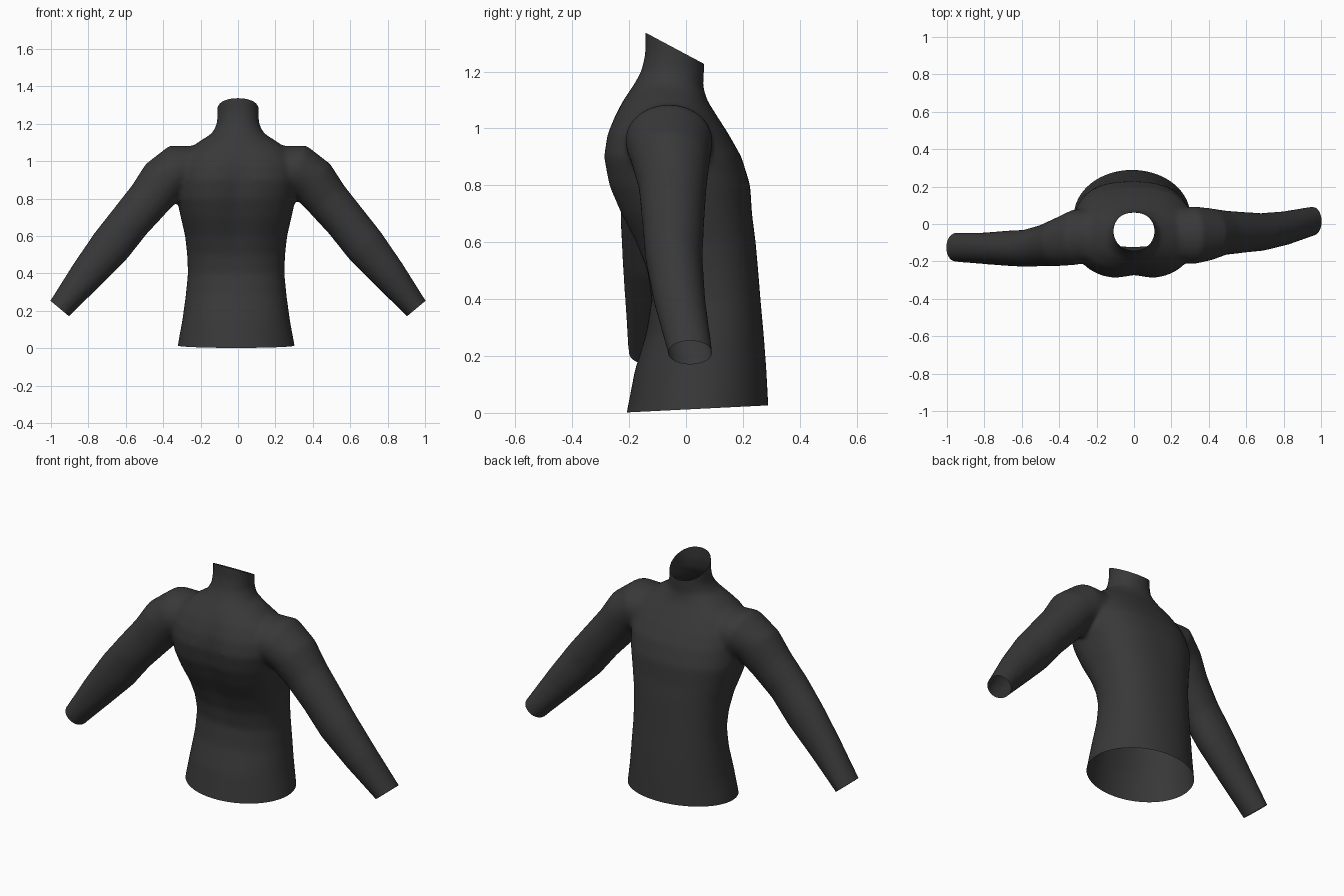
import bpy, bmesh, math
from mathutils import Vector

if "Cube" in bpy.data.objects:
    bpy.data.objects.remove(bpy.data.objects["Cube"])

SEG = 48


def loft(bm, rings):
    """Skin a closed solid through rings of equal point count."""
    loops = [[bm.verts.new(p) for p in r] for r in rings]
    for a, b in zip(loops, loops[1:]):
        for i in range(len(a)):
            j = (i + 1) % len(a)
            bm.faces.new((a[i], a[j], b[j], b[i]))
    bm.faces.new(loops[0][::-1])
    bm.faces.new(loops[-1])


def spow(v, e):
    return math.copysign(abs(v) ** e, v)


def torso_ring(z, cx, hw, y0, y1, n, groove):
    yc, ry = (y0 + y1) / 2, (y1 - y0) / 2
    pts = []
    for i in range(SEG):
        a = 2 * math.pi * i / SEG
        x = hw * spow(math.cos(a), 2 / n)
        y = yc + ry * spow(math.sin(a), 2 / n)
        if y < yc:                       # hollow along the spine
            y += groove * math.exp(-(x / 0.07) ** 2)
        pts.append((cx + x, y, z))
    return pts


def arm_rings(side, ys):
    rings = []
    axis = [(0.16, 0.98, 0.10), (0.32, 0.957, 0.135), (0.40, 0.895, 0.130),
            (0.475, 0.797, 0.118), (0.575, 0.68, 0.112), (0.68, 0.547, 0.112),
            (0.81, 0.39, 0.093), (0.953, 0.212, 0.066), (1.01, 0.14, 0.064)]
    for k, (x, z, r) in enumerate(axis):
        p, q = axis[max(k - 1, 0)], axis[min(k + 1, len(axis) - 1)]
        d = Vector((q[0] - p[0], 0, q[1] - p[1])).normalized()
        u = Vector((-d.z, 0, d.x))
        yc, ry = ys[k]
        ring = []
        for i in range(SEG):
            a = 2 * math.pi * i / SEG
            v = Vector((x, yc, z)) + u * r * math.cos(a) + Vector((0, ry * math.sin(a), 0))
            ring.append((side * v.x, v.y, v.z))
        rings.append(ring)
    return rings


bm = bmesh.new()

# Torso and collar: z, centre x, half width, y min, y max, squareness, spine groove
torso = [(-0.08, -.01, .325, -.225, .292, 2.0, 0), (0.02, -.01, .312, -.205, .290, 2.0, 0),
         (0.15, -.01, .288, -.180, .283, 2.1, 0), (0.28, -.01, .270, -.140, .273, 2.2, 0),
         (0.40, -.01, .258, -.125, .262, 2.3, .005), (0.50, -.01, .262, -.145, .254, 2.3, .012),
         (0.60, -.01, .273, -.185, .245, 2.4, .018), (0.70, -.01, .296, -.237, .232, 2.5, .022),
         (0.80, -.01, .318, -.280, .226, 2.5, .025), (0.90, 0, .325, -.298, .195, 2.5, .025),
         (0.98, 0, .315, -.285, .150, 2.4, .018), (1.05, 0, .280, -.253, .105, 2.3, .008),
         (1.10, 0, .215, -.220, .074, 2.2, 0), (1.15, 0, .138, -.186, .060, 2.1, 0),
         (1.20, 0, .113, -.158, .064, 2.1, 0), (1.26, 0, .110, -.144, .066, 2.1, 0),
         (1.42, 0, .110, -.142, .066, 2.1, 0)]
loft(bm, [torso_ring(*t) for t in torso])

# Sleeves: centre y and half depth along each arm
right = [(-.06, .13), (-.06, .155), (-.055, .140), (-.047, .120), (-.045, .110),
         (-.043, .101), (-.022, .091), (.015, .079), (.02, .078)]
left = [(-.06, .13), (-.07, .150), (-.095, .130), (-.113, .112), (-.13, .100),
        (-.13, .094), (-.13, .084), (-.125, .078), (-.125, .077)]
loft(bm, arm_rings(1, right))
loft(bm, arm_rings(-1, left))
bmesh.ops.recalc_face_normals(bm, faces=bm.faces)

mesh = bpy.data.meshes.new("shirt")
bm.to_mesh(mesh)
bm.free()
shirt = bpy.data.objects.new("shirt", mesh)
bpy.context.collection.objects.link(shirt)
bpy.context.view_layer.objects.active = shirt
shirt.select_set(True)

# Fuse torso and sleeves into one soft garment
fuse = shirt.modifiers.new("fuse", 'REMESH')
fuse.mode = 'VOXEL'
fuse.voxel_size = 0.012
soften = shirt.modifiers.new("soften", 'SMOOTH')
soften.factor = 0.5
soften.iterations = 14
for name in ("fuse", "soften"):
    bpy.ops.object.modifier_apply(modifier=name)

# Cut open the hem, collar and cuffs
bm = bmesh.new()
bm.from_mesh(shirt.data)
cuts = [((0, 0, .012), (0, .05, -1)), ((0, -.04, 1.282), (0, .47, .88)),
        ((.953, 0, .212), (.64, 0, -.77)), ((-.953, 0, .212), (-.64, 0, -.77))]
for co, no in cuts:
    bmesh.ops.bisect_plane(bm, geom=bm.verts[:] + bm.edges[:] + bm.faces[:],
                           plane_co=co, plane_no=Vector(no).normalized(), clear_outer=True)
for f in bm.faces:
    f.smooth = True
bm.to_mesh(shirt.data)
bm.free()

# Dark cloth
cloth = bpy.data.materials.new("dark_cloth")
cloth.diffuse_color = (0.04, 0.04, 0.04, 1)
cloth.use_nodes = True
cloth.node_tree.nodes["Principled BSDF"].inputs["Base Color"].default_value = cloth.diffuse_color
shirt.data.materials.clear()
shirt.data.materials.append(cloth)
